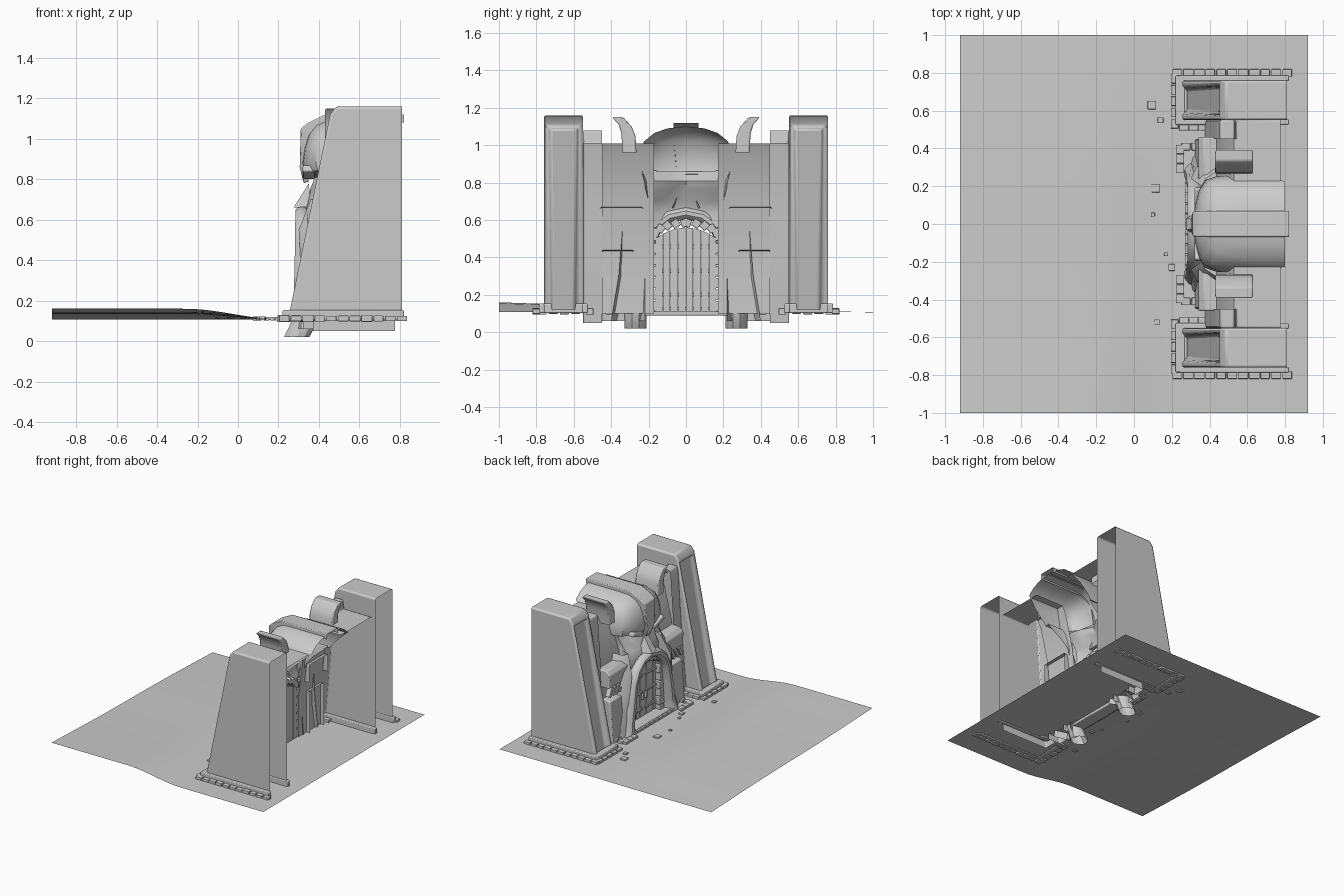
import bpy, bmesh, random
from math import sin, cos, pi, radians
from mathutils import Vector, Matrix

if "Cube" in bpy.data.objects:
    bpy.data.objects.remove(bpy.data.objects["Cube"])

random.seed(4)


def finish(name, bm, mirror=False, bevel=0, smooth=True):
    bmesh.ops.recalc_face_normals(bm, faces=bm.faces)
    me = bpy.data.meshes.new(name)
    bm.to_mesh(me)
    bm.free()
    ob = bpy.data.objects.new(name, me)
    bpy.context.collection.objects.link(ob)
    if bevel:
        b = ob.modifiers.new("bevel", 'BEVEL')
        b.width, b.segments = bevel, 2
    if mirror:
        ob.modifiers.new("mirror", 'MIRROR').use_axis = (False, True, False)
    if smooth:
        bpy.ops.object.select_all(action='DESELECT')
        ob.select_set(True)
        bpy.context.view_layer.objects.active = ob
        bpy.ops.object.shade_smooth_by_angle(angle=radians(35))
    return ob


def loft(bm, rings, closed=False):
    vs = [[bm.verts.new(p) for p in r] for r in rings]
    n = len(vs[0])
    for a, b in zip(vs, vs[1:]):
        for i in range(n if closed else n - 1):
            j = (i + 1) % n
            bm.faces.new((a[i], a[j], b[j], b[i]))
    return vs


def shell(name, prof, y0, y1, sides="both", panel=0, bevel=0):
    """x-z profile swept along y, open at back and bottom, mirrored."""
    bm = bmesh.new()
    vs = loft(bm, [[(x, y, z) for x, z in prof] for y in (y0, y1)])
    bm.faces.ensure_lookup_table()
    front = bm.faces[0]
    (x, z) = prof[-1][0], prof[0][1]
    for side, row, y in (("in", vs[0], y0), ("out", vs[1], y1)):
        if sides in ("both", side):
            bm.faces.new(row + [bm.verts.new((x, y, z))])
    bmesh.ops.recalc_face_normals(bm, faces=bm.faces)
    if panel:
        bmesh.ops.inset_region(bm, faces=[front], thickness=panel)
        bmesh.ops.inset_region(bm, faces=[front], thickness=.012)
        for v in front.verts:
            v.co.x += .03
    return finish(name, bm, True, bevel)


def box(bm, c, s, rx=0):
    m = Matrix.Translation(c) @ Matrix.Rotation(rx, 4, 'X') @ Matrix.Diagonal((*s, 1))
    bmesh.ops.create_cube(bm, size=1, matrix=m)


def stones(bm, path, step, z, size=.04):
    """Row of uneven paving stones following an x-y path."""
    for a, b in zip(path, path[1:]):
        a, b = Vector(a), Vector(b)
        n = max(1, round((b - a).length / step))
        for i in range(n):
            p = a.lerp(b, (i + .5) / n)
            along = step * random.uniform(.8, .95)
            s = (along, size) if abs(b.x - a.x) > abs(b.y - a.y) else (size, along)
            box(bm, (p.x, p.y, z), (*s, .025 + random.uniform(0, .012)))


# Ground: thin sheet rising towards one far corner
bm = bmesh.new()
N = 24
def ground_z(x, y):
    t = min(1, max(0, (.2 - x) / .45))
    return .108 + .05 * t * t * (3 - 2 * t) * (1 - y) / 2 + .003 * sin(4 * y) * t
loft(bm, [[(x, -1 + 2 * j / N, ground_z(x, -1 + 2 * j / N)) for j in range(N + 1)]
          for x in [-.92 + 1.84 * i / N for i in range(N + 1)]])
finish("ground", bm)

# Leaning side towers with sunk front panels
shell("tower", [(.25, .12), (.455, 1.12), (.485, 1.16), (.81, 1.16)], .55, .76,
      panel=.035, bevel=.012)

# Tower plinths and stone edging
bm = bmesh.new()
box(bm, (.245, .655, .128), (.05, .26, .05))
box(bm, (.53, .772, .128), (.58, .03, .05))
box(bm, (.53, .54, .128), (.58, .03, .05))
finish("tower_plinth", bm, True, .006)
bm = bmesh.new()
stones(bm, [(.84, .8), (.2, .8)], .06, .112)
stones(bm, [(.215, .8), (.215, .5)], .055, .112)
stones(bm, [(.24, .515), (.44, .515)], .055, .112)
stones(bm, [(.245, .42), (.245, .27)], .055, .112)
stones(bm, [(.25, .41), (.4, .41)], .05, .112)
stones(bm, [(.29, .27), (.29, 0)], .055, .112)
finish("edging_stones", bm, True, .004, False)

# Stepped buttresses between towers and wall, then the set-back wall
shell("buttress", [(.37, .05), (.42, .6), (.45, 1.05), (.46, 1.08), (.53, 1.08),
                   (.54, 1.01), (.775, 1.01)], .45, .55, sides="out", bevel=.008)
shell("wall", [(.4, .1), (.4, .4), (.44, .7), (.5, .95), (.53, 1.01), (.775, 1.01)],
      .17, .45, sides="none")
shell("lower_wall", [(.32, .06), (.345, .42), (.43, .44)], .28, .45, bevel=.008)

# Shoulder ledges with hanging slats below
shell("shoulder_ledge", [(.345, .53), (.34, .63), (.37, .66), (.46, .67)], .23, .46, bevel=.008)
bm = bmesh.new()
for i in range(5):
    box(bm, (.365, .26 + i * .042, .49), (.04, .026, .08), radians(28))
finish("shoulder_slats", bm, True, .004, False)


# Head: U-shaped rows (height, front, half width, back), open behind
def head_rows(rows, pts=9):
    out = []
    for z, xf, w, xb in rows:
        d = min(.13, (xb - xf) * .8)
        ring = [(xb, -w, z)]
        for i in range(pts):
            a = -pi / 2 + pi * i / (pts - 1)
            ring.append((xf + d * (1 - cos(a) ** .8 if cos(a) > 1e-6 else 1), w * sin(a), z))
        out.append(ring + [(xb, w, z)])
    return out


bm = bmesh.new()
vs = loft(bm, head_rows([(.56, .36, .23, .42), (.64, .33, .21, .43), (.7, .345, .2, .46),
                         (.76, .36, .215, .51), (.81, .38, .225, .57), (.86, .35, .235, .62)]))
for r in vs[3:5]:                       # sunken eye sockets
    for i in (3, 4, 6, 7):
        r[i].co.x += .045
for i in (4, 5, 6):                     # open mouth over the door arch
    vs[0][i].co.z = .62
    vs[0][i].co.x = .33
finish("face", bm)

bm = bmesh.new()
loft(bm, head_rows([(.845, .36, .235, .62), (.84, .325, .25, .62), (.88, .315, .255, .65),
                    (.95, .325, .25, .72), (1.02, .345, .225, .8), (1.065, .38, .17, .8),
                    (1.09, .42, .1, .8), (1.1, .44, .005, .8)]))
finish("helmet", bm)

# Crest and nose guard in one strip
bm = bmesh.new()
outer = [(.325, .78), (.305, .86), (.31, 1.05), (.34, 1.075), (.43, 1.12), (.82, 1.12)]
inner = [(.35, .79), (.34, .86), (.35, 1.02), (.38, 1.05), (.44, 1.08), (.82, 1.08)]
rings = []
for (a, b), (c, d), w in zip(outer, inner, (.025, .05, .065, .068, .068, .068)):
    rings.append([(c, -w, d), (a, -w, b), (a, w, b), (c, w, d)])
vs = loft(bm, rings)
bm.faces.new(vs[0])
finish("helmet_crest", bm, bevel=.006)

# Nose and heavy brows
bm = bmesh.new()
tip = [bm.verts.new(p) for p in ((.275, -.03, .66), (.275, .03, .66))]
top = [bm.verts.new(p) for p in ((.35, -.022, .78), (.35, .022, .78))]
base = [bm.verts.new(p) for p in ((.36, -.075, .665), (.36, .075, .665))]
bm.faces.new((tip[0], tip[1], top[1], top[0]))
bm.faces.new((tip[0], top[0], base[0]))
bm.faces.new((tip[1], base[1], top[1]))
bm.faces.new((base[0], base[1], tip[1], tip[0]))
finish("nose", bm, smooth=False)
bm = bmesh.new()
box(bm, (.35, .13, .835), (.06, .13, .035), radians(18))
finish("brow", bm, True, .008)

# Curled horns: y-z outline swept along x
bm = bmesh.new()
outline = [(.265, .96), (.27, 1.05), (.305, 1.1), (.345, 1.125), (.4, 1.15), (.375, 1.15),
           (.34, 1.15)]
left = [(.265, .96), (.27, 1.05), (.29, 1.1), (.335, 1.15)]
right = [(.34, .96), (.345, 1.06), (.36, 1.11), (.395, 1.15)]
# mirrored in y so the tips curl outwards as in a bull's horns
rings = [[(.43, a, c), (.63, a, c), (.63, b, d), (.43, b, d)]
         for (a, c), (b, d) in zip(left, right)]
vs = loft(bm, rings, True)
bm.faces.new(vs[-1])
finish("horn", bm, True, .008)

# Rounded lip arch around the door, flaring into buried feet
bm = bmesh.new()
path = [(.29, .27, .02, .06), (.33, .27, .1, .06), (.33, .25, .2, .05), (.32, .225, .35, .04),
        (.32, .205, .47, .036), (.32, .16, .565, .036), (.32, .09, .62, .034), (.32, 0, .638, .034)]
rings = []
for i, (x, y, z, r) in enumerate(path):
    p0, p1 = path[max(0, i - 1)], path[min(len(path) - 1, i + 1)]
    t = Vector((0, p1[1] - p0[1], p1[2] - p0[2])).normalized()
    if i == len(path) - 1:
        t = Vector((0, -1, 0))
    side = Vector((0, -t.z, t.y))
    rings.append([Vector((x, y, z)) + side * r * cos(a) + Vector((r * 1.1 * sin(a), 0, 0))
                  for a in [2 * pi * k / 10 for k in range(10)]])
loft(bm, rings, True)
finish("mouth_arch", bm, True)

# Cheek folds running from the face down to the wall foot
bm = bmesh.new()
loft(bm, [[(.42, .2, .72), (.36, .2, .7), (.38, .24, .7), (.44, .28, .72)],
          [(.38, .2, .55), (.3, .24, .55), (.33, .3, .55), (.42, .34, .55)],
          [(.4, .22, .3), (.315, .27, .3), (.34, .31, .3), (.42, .36, .3)],
          [(.42, .22, .06), (.29, .29, .06), (.31, .37, .06), (.42, .4, .06)]])
finish("cheek_fold", bm, True)

# Door leaves with planks, straps and studs
def arch(y):
    return .5 + .06 * (1 - (abs(y) / .165) ** 2)
bm = bmesh.new()
for i in range(8):
    y0, y1 = -.164 + i * .041, -.126 + i * .041
    lo = [(.375, y0, .11), (.375, y1, .11), (.375, y1, arch(y1)), (.375, y0, arch(y0))]
    vs = loft(bm, [[(x + .02, y, z) for x, y, z in lo], lo], True)
    bm.faces.new(vs[0])
    bm.faces.new(vs[1])
finish("door", bm, smooth=False)
bm = bmesh.new()
for z in (.2, .33, .46):
    box(bm, (.37, .088, z), (.012, .14, .024))
    for y in (.04, .09, .14):
        box(bm, (.362, y, z), (.012, .012, .012))
box(bm, (.362, .02, .3), (.02, .012, .05))
finish("door_straps", bm, True, .003, False)

# Stone door surround and threshold
bm = bmesh.new()
for i in range(6):
    box(bm, (.36, .178, .14 + i * .062), (.06, .045 + .015 * (i % 2), .055))
for i in range(6):
    a = radians(8 + i * 16)
    box(bm, (.36, .178 * cos(a), .5 + .085 * sin(a)), (.06, .043, .042), a * .8)
finish("door_surround", bm, True, .005, False)
bm = bmesh.new()
box(bm, (.335, 0, .112), (.1, .46, .045))
finish("threshold", bm, bevel=.006)

# Loose paving stones in front
bm = bmesh.new()
for x, y, s in ((.095, .63, .045), (.115, .19, .045), (.14, .55, .03), (.1, .05, .02),
                (.17, -.16, .02), (.2, -.23, .035), (.12, -.52, .03)):
    box(bm, (x, y, ground_z(x, y) + .002), (s, s, .018))
finish("loose_stones", bm, bevel=.003, smooth=False)
